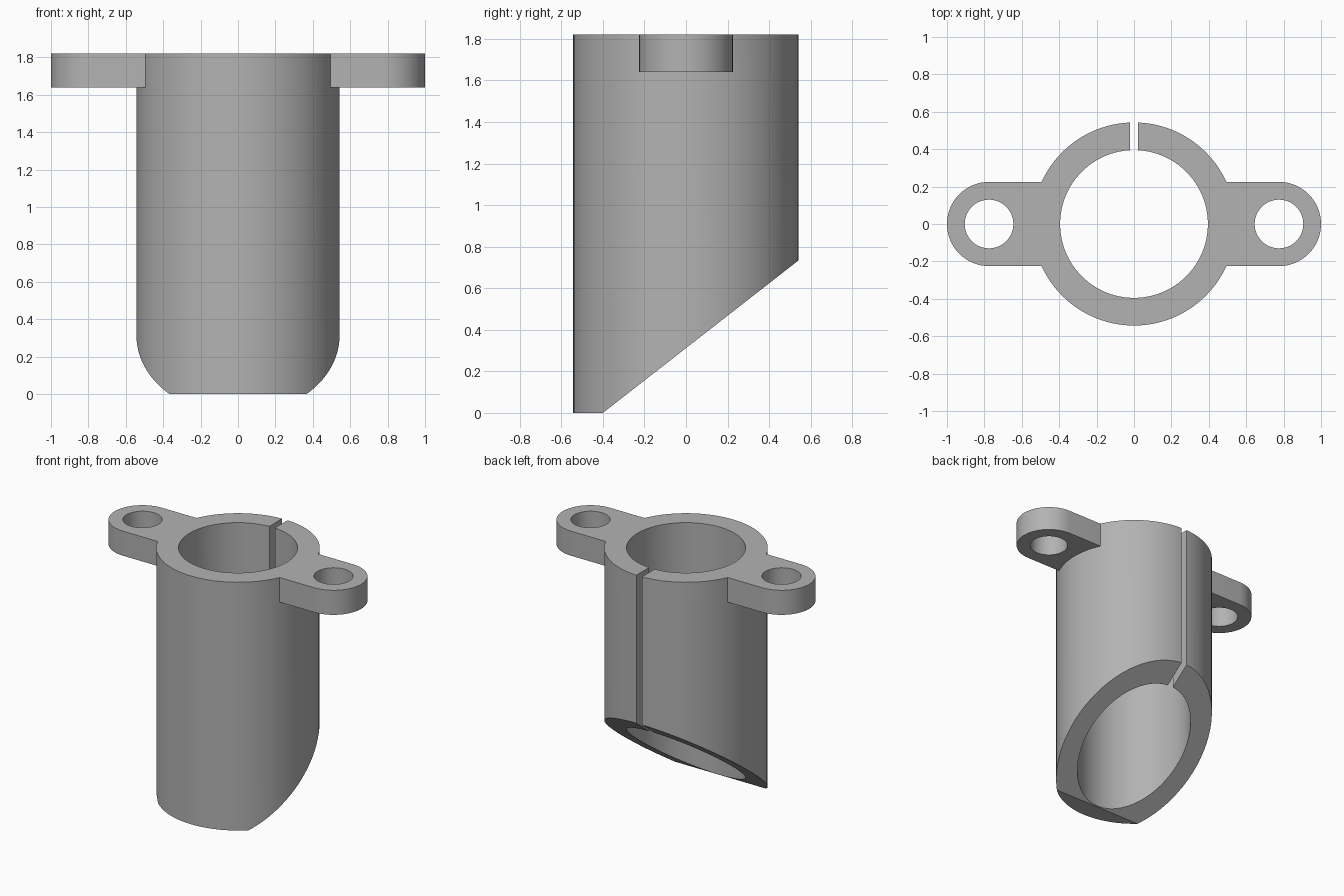
import bpy, bmesh, math
from mathutils import Matrix

cube = bpy.data.objects.get("Cube")
if cube:
    bpy.data.objects.remove(cube, do_unlink=True)

HEIGHT = 1.82
OUTER, BORE = 0.543, 0.395
EAR_X, EAR_R, EAR_HOLE, EAR_Z = 0.775, 0.225, 0.13, 1.64
SLOT = 0.045

grey = bpy.data.materials.new("plain grey")
grey.use_nodes = True
grey.diffuse_color = (0.45, 0.45, 0.45, 1)
grey.node_tree.nodes["Principled BSDF"].inputs["Base Color"].default_value = (0.45, 0.45, 0.45, 1)


def prism(name, outline, depth, matrix=Matrix()):
    """Extrude a flat outline along its local z, then place it."""
    bm = bmesh.new()
    face = bm.faces.new([bm.verts.new((x, y, 0)) for x, y in outline])
    top = bmesh.ops.extrude_face_region(bm, geom=[face])["geom"]
    bmesh.ops.translate(bm, vec=(0, 0, depth),
                        verts=[v for v in top if isinstance(v, bmesh.types.BMVert)])
    bmesh.ops.recalc_face_normals(bm, faces=bm.faces)
    bm.transform(matrix)
    mesh = bpy.data.meshes.new(name)
    bm.to_mesh(mesh)
    bm.free()
    mesh.materials.append(grey)
    obj = bpy.data.objects.new(name, mesh)
    bpy.context.collection.objects.link(obj)
    return obj


def arc(cx, radius, start, end, steps):
    angles = [math.radians(start + (end - start) * i / steps) for i in range(steps + 1)]
    return [(cx + radius * math.cos(a), radius * math.sin(a)) for a in angles]


def circle(cx, radius, steps=96):
    return arc(cx, radius, 0, 360, steps)[:-1]


def combine(target, tool, operation):
    """Apply a boolean to the target and discard the tool."""
    bpy.ops.object.select_all(action="DESELECT")
    target.select_set(True)
    bpy.context.view_layer.objects.active = target
    mod = target.modifiers.new(operation.title(), "BOOLEAN")
    mod.operation, mod.solver, mod.object = operation, "EXACT", tool
    bpy.ops.object.modifier_apply(modifier=mod.name)
    bpy.data.objects.remove(tool, do_unlink=True)


def up(z):
    return Matrix.Translation((0, 0, z))


# Tube body with a rounded mounting flange across the top
sleeve = prism("flanged_sleeve", circle(0, OUTER), HEIGHT)
ears = arc(EAR_X, EAR_R, -90, 90, 32) + arc(-EAR_X, EAR_R, 90, 270, 32)
combine(sleeve, prism("ears", ears, HEIGHT - EAR_Z, up(EAR_Z)), "UNION")

# Central bore and the two bolt holes
for cx, radius in ((0, BORE), (EAR_X, EAR_HOLE), (-EAR_X, EAR_HOLE)):
    combine(sleeve, prism("hole_cutter", circle(cx, radius), 3, up(-0.5)), "DIFFERENCE")

# Narrow slot down the back wall
slot = [(-SLOT / 2, 0.2), (SLOT / 2, 0.2), (SLOT / 2, 0.8), (-SLOT / 2, 0.8)]
combine(sleeve, prism("slot_cutter", slot, 3, up(-0.5)), "DIFFERENCE")

# Slanted lower end: a side profile in y and z, swept along x
slope = 0.735 / (OUTER + 0.4)
wedge = [(-0.6, -0.2 * slope), (1, 1.4 * slope), (1, -0.5), (-0.6, -0.5)]
side = Matrix(((0, 0, 1, -1.5), (1, 0, 0, 0), (0, 1, 0, 0), (0, 0, 0, 1)))
combine(sleeve, prism("slant_cutter", wedge, 3, side), "DIFFERENCE")

# Smooth curved walls with crisp rims
bpy.ops.object.shade_smooth_by_angle(angle=math.radians(30))
